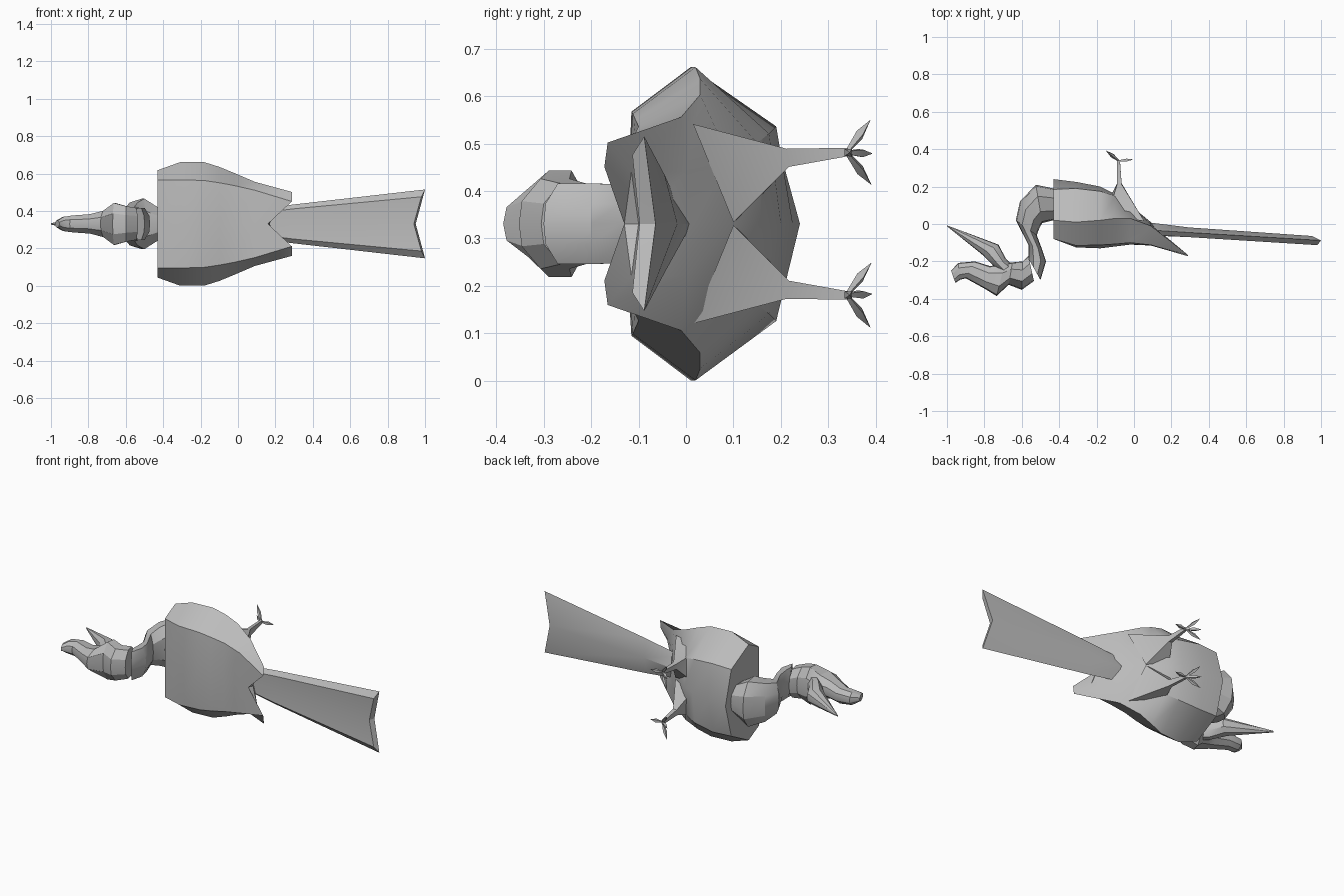
import bpy, bmesh, math
from mathutils import Vector

cube = bpy.data.objects.get("Cube")
if cube:
    bpy.data.objects.remove(cube)

MID = 0.331  # height of the bird's plane of symmetry (it lies on its side)

grey = bpy.data.materials.new("plain grey")
grey.use_nodes = True
COL = (0.5, 0.5, 0.5, 1)
grey.diffuse_color = COL
grey.node_tree.nodes["Principled BSDF"].inputs["Base Color"].default_value = COL


def loft(name, rings):
    """Skin closed rings of (x, y, side offset) points and cap both ends."""
    bm = bmesh.new()
    rows = [[bm.verts.new((x, y, MID + s)) for x, y, s in r] for r in rings]
    n = len(rows[0])
    for a, b in zip(rows, rows[1:]):
        for i in range(n):
            j = (i + 1) % n
            bm.faces.new((a[i], a[j], b[j], b[i]))
    bm.faces.new(rows[0])
    bm.faces.new(rows[-1])
    bmesh.ops.remove_doubles(bm, verts=bm.verts, dist=0.0005)
    bmesh.ops.triangulate(bm, faces=[f for f in bm.faces if len(f.verts) > 4])
    bmesh.ops.recalc_face_normals(bm, faces=bm.faces)
    me = bpy.data.meshes.new(name)
    bm.to_mesh(me)
    bm.free()
    ob = bpy.data.objects.new(name, me)
    bpy.context.collection.objects.link(ob)
    me.materials.append(grey)
    bpy.ops.object.select_all(action='DESELECT')
    ob.select_set(True)
    bpy.context.view_layer.objects.active = ob
    bpy.ops.object.shade_smooth_by_angle(angle=math.radians(28))
    return ob


def mirrored(half):
    """Close a half ring whose first and last points lie on the middle plane."""
    return half + [(x, y, -s) for x, y, s in reversed(half[1:-1])]


def tube(name, sections):
    """Eight-sided tube through (ax, ay, bx, by, half width) sections."""
    rings = []
    for ax, ay, bx, by, w in sections:
        a, b = Vector((ax, ay)), Vector((bx, by))
        half = []
        for t, k in ((0, 0), (0.04, 0.5), (0.3, 1), (0.7, 1), (0.96, 0.5), (1, 0)):
            p = a.lerp(b, t)
            half.append((p.x, p.y, w * k))
        rings.append(mirrored(half))
    return loft(name, rings)


# body: back, shoulder, flank, lower flank and belly at each station
stations = [
    (-0.43, (-.080, 0), (-.080, .235), (.020, .287), (.185, .20), (.240, 0)),
    (-0.31, (-.125, 0), (-.115, .236), (.010, .330), (.190, .205), (.225, 0)),
    (-0.18, (-.130, 0), (-.112, .232), (.020, .330), (.175, .19), (.200, 0)),
    (-0.10, (-.120, 0), (-.107, .220), (.030, .305), (.150, .17), (.160, 0)),
    (-0.02, (-.110, 0), (-.100, .205), (.030, .272), (.095, .13), (.100, 0)),
    (0.09, (-.115, 0), (-.112, .180), (-.010, .225), (.000, .11), (.010, 0)),
]
body = [mirrored([(x, y, s) for y, s in pts]) for x, *pts in stations]
body.append(mirrored([(.16, -.13, 0), (.288, -.172, .12), (.288, -.165, .171),
                      (.21, -.115, .11), (.17, -.10, 0)]))  # swept wing tips
loft("body_and_wings", body)

# fanned tail with a notched end
loft("tail", [
    mirrored([(.05, -.06, 0), (.05, -.055, .05), (.05, -.03, .07), (.05, .012, 0)]),
    mirrored([(.29, -.065, 0), (.29, -.07, .08), (.29, -.045, .103), (.29, -.018, 0)]),
    mirrored([(.94, -.098, 0), (.98, -.113, .145), (1.0, -.088, .184), (.95, -.064, 0)]),
])

# curved neck
tube("neck", [
    (-.430, .190, -.430, .020, .09),
    (-.525, .210, -.490, .005, .135),
    (-.610, .120, -.505, -.020, .115),
    (-.632, .020, -.520, -.060, .092),
    (-.565, -.110, -.490, -.140, .082),
    (-.565, -.190, -.470, -.200, .085),
    (-.555, -.200, -.500, -.300, .085),
])

# head running into the hooked upper bill
tube("head_and_upper_bill", [
    (-.565, -.170, -.535, -.305, .085),
    (-.595, -.200, -.600, -.352, .095),
    (-.650, -.205, -.670, -.325, .112),
    (-.690, -.210, -.735, -.385, .07),
    (-.770, -.225, -.800, -.345, .052),
    (-.850, -.200, -.900, -.290, .045),
    (-.940, -.208, -.930, -.298, .038),
    (-.978, -.250, -.955, -.315, .018),
])

# long pointed lower bill
tube("lower_bill", [
    (-.655, -.215, -.690, -.280, .06),
    (-.685, -.185, -.740, -.235, .06),
    (-.725, -.110, -.810, -.165, .045),
    (-.998, -.008, -1.0, -.012, .004),
])


def toe(name, start, end, r):
    """Slim diamond spindle between two points."""
    a, b = Vector(start), Vector(end)
    d = (b - a).normalized()
    u = d.orthogonal().normalized()
    v = d.cross(u)
    rings = []
    for t, k in ((0, .4), (.55, 1), (1, .05)):
        c = a.lerp(b, t)
        rings.append([tuple(c + (u * math.cos(q) + v * math.sin(q)) * r * k)
                      for q in (0, math.pi / 2, math.pi, 3 * math.pi / 2)])
    loft(name, rings)


for side, label in ((1, "upper"), (-1, "lower")):
    def flip(pts):
        return [(x, y, s * side) for x, y, s in pts]
    # thigh tapering from the rump into a thin shank
    loft(label + "_leg", [
        flip([(-.14, .05, .20), (.055, .015, .21), (.0, .10, .003), (-.13, .14, .04)]),
        flip([(-.09, .212, .155), (-.066, .212, .158), (-.066, .217, .120), (-.09, .217, .122)]),
        flip([(-.09, .34, .160), (-.075, .34, .160), (-.075, .34, .142), (-.09, .34, .142)]),
    ])
    ankle = (-.082, .338, .15 * side)
    tips = [(-.145, .388, .218), (-.150, .392, .148), (-.145, .390, .083), (-.005, .345, .15)]
    for i, p in enumerate(flip(tips)):
        toe(f"{label}_toe_{i + 1}", ankle, p, 0.011)
